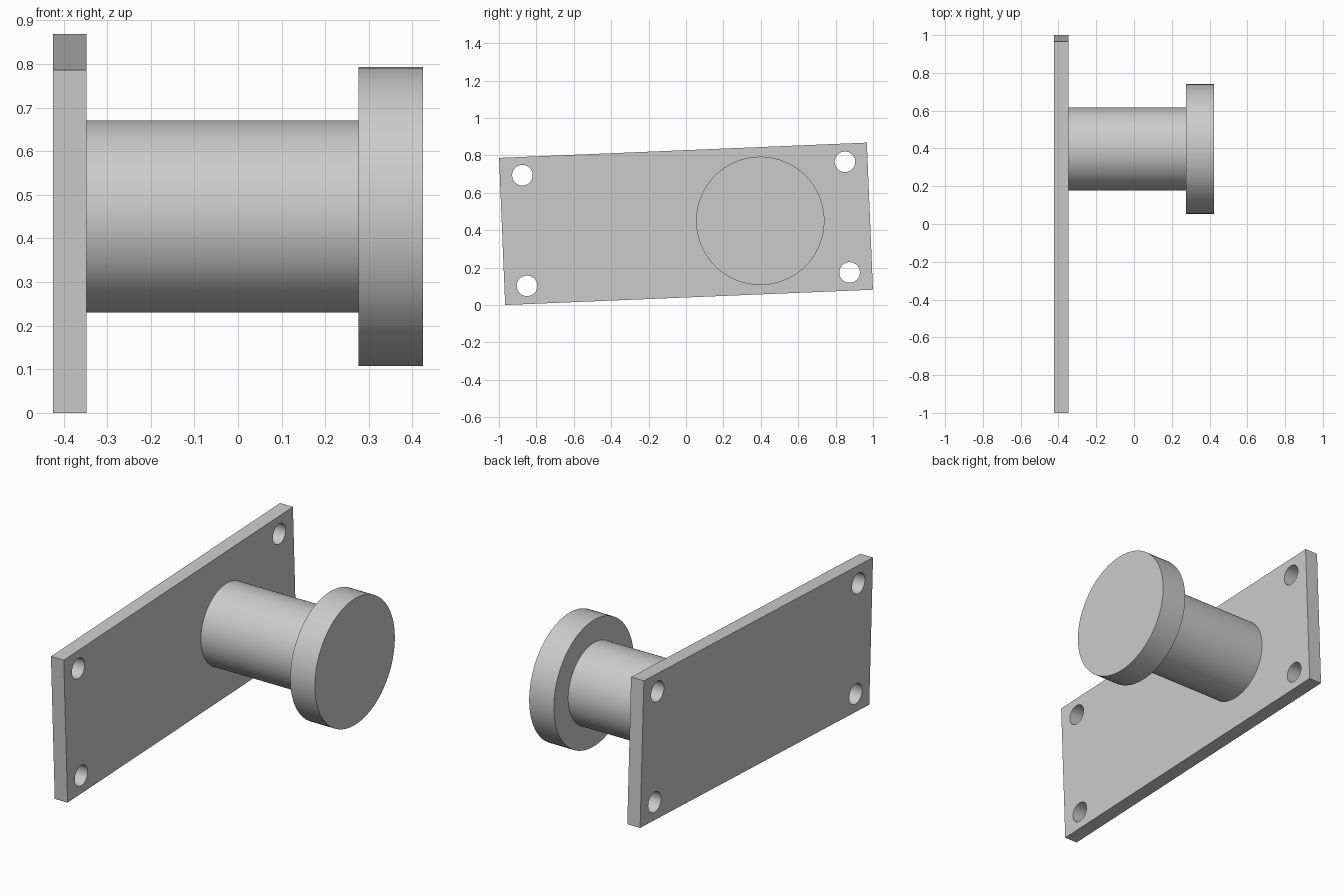
import bpy
import math
from mathutils import Vector

if "Cube" in bpy.data.objects:
    bpy.data.objects.remove(bpy.data.objects["Cube"], do_unlink=True)

# Single grey material
grey = bpy.data.materials.new("plain grey")
grey.use_nodes = True
colour = (0.6, 0.6, 0.6, 1)
grey.diffuse_color = colour
grey.node_tree.nodes["Principled BSDF"].inputs["Base Color"].default_value = colour

TILT = 0.0415
PLATE_X = (-0.424, -0.347)
CENTRE = Vector((sum(PLATE_X) / 2, 0, 0.434))


def x_cylinder(name, x0, x1, y, z, radius, caps="NGON"):
    """Smooth cylinder lying along x."""
    bpy.ops.mesh.primitive_cylinder_add(
        vertices=96, radius=radius, depth=x1 - x0, end_fill_type=caps,
        location=((x0 + x1) / 2, y, z), rotation=(0, math.pi / 2, 0))
    obj = bpy.context.object
    obj.name = name
    obj.data.materials.append(grey)
    bpy.ops.object.shade_smooth_by_angle(angle=math.radians(30))
    return obj


# Mounting plate, slightly rotated about x
bpy.ops.mesh.primitive_cube_add(size=1, location=CENTRE)
plate = bpy.context.object
plate.name = "mounting_plate"
plate.scale = (PLATE_X[1] - PLATE_X[0], 1.968, 0.787)
bpy.ops.object.transform_apply(location=False, rotation=False, scale=True)
plate.rotation_euler.x = TILT
plate.data.materials.append(grey)

# Four screw holes near the plate corners
for side in (-1, 1):
    for level in (-1, 1):
        u, v = side * 0.863, level * 0.296
        y = u * math.cos(TILT) - v * math.sin(TILT)
        z = u * math.sin(TILT) + v * math.cos(TILT) + CENTRE.z
        cutter = x_cylinder("hole_cutter", -0.5, -0.27, y, z, 0.055)
        cutter.hide_render = True
        cut = plate.modifiers.new("screw hole", "BOOLEAN")
        cut.operation = "DIFFERENCE"
        cut.solver = "EXACT"
        cut.object = cutter
        bpy.context.view_layer.objects.active = plate
        bpy.ops.object.modifier_apply(modifier=cut.name)
        bpy.data.objects.remove(cutter, do_unlink=True)

bpy.ops.object.select_all(action="DESELECT")
plate.select_set(True)
bpy.context.view_layer.objects.active = plate
bpy.ops.object.shade_smooth_by_angle(angle=math.radians(30))

# Shaft and end disc
x_cylinder("shaft", PLATE_X[1], 0.276, 0.397, 0.45, 0.22, caps="NOTHING")
x_cylinder("end_disc", 0.276, 0.424, 0.397, 0.45, 0.343)
